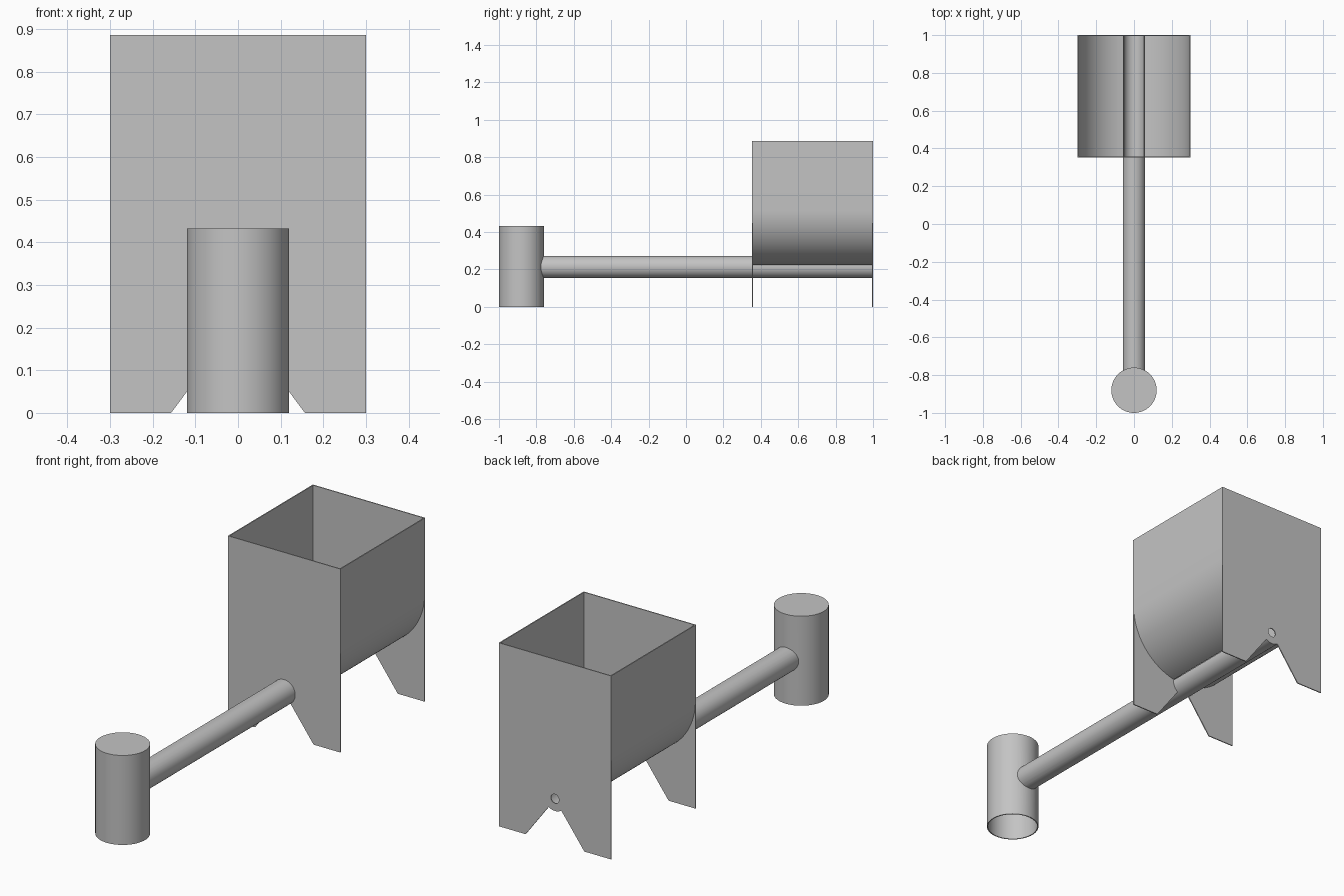
import bpy, bmesh
from math import sin, cos, radians
from mathutils import Matrix

default = bpy.data.objects.get("Cube")
if default:
    bpy.data.objects.remove(default)

# Main dimensions
T = 0.005                       # sheet thickness
HALF_W, TOP = 0.30, 0.886       # hopper half width and height
FRONT, BACK = 0.352, 1.0        # hopper extent in y
TUBE_Z, TUBE_R = 0.213, 0.059
BEND_Z = 0.518                  # where the hopper sides start to curve in
SPOUT_Y, SPOUT_R, SPOUT_H = -0.88, 0.12, 0.432

steel = bpy.data.materials.new("grey_steel")
steel.use_nodes = True
steel.diffuse_color = (0.55, 0.55, 0.55, 1)
steel.node_tree.nodes["Principled BSDF"].inputs["Base Color"].default_value = (0.55, 0.55, 0.55, 1)
parts = []


def arc(cx, cy, r, a0, a1, n):
    """Points on an arc, angles in degrees."""
    angles = [radians(a0 + (a1 - a0) * i / n) for i in range(n + 1)]
    return [(cx + r * cos(a), cy + r * sin(a)) for a in angles]


def circle(cx, cy, r, n=48):
    return arc(cx, cy, r, 0, 360, n)[:-1]


def evaluated_mesh(obj):
    graph = bpy.context.evaluated_depsgraph_get()
    return bpy.data.meshes.new_from_object(obj.evaluated_get(graph), depsgraph=graph)


def extrude(name, loops, start, end, axis="y"):
    """Extrude closed outlines (inner ones become holes) along y or z."""
    curve = bpy.data.curves.new(name, "CURVE")
    curve.dimensions, curve.fill_mode = "2D", "BOTH"
    curve.extrude = (end - start) / 2
    for loop in loops:
        spline = curve.splines.new("POLY")
        spline.points.add(len(loop) - 1)
        for point, (u, v) in zip(spline.points, loop):
            point.co = (u, v, 0, 1)
        spline.use_cyclic_u = True
    temp = bpy.data.objects.new(name + "_curve", curve)
    bpy.context.collection.objects.link(temp)
    bpy.context.view_layer.update()
    mesh = evaluated_mesh(temp)
    bpy.data.objects.remove(temp)

    mid = (start + end) / 2
    if axis == "y":
        place = Matrix.Translation((0, mid, 0)) @ Matrix.Rotation(radians(90), 4, "X")
    else:
        place = Matrix.Translation((0, 0, mid))
    bm = bmesh.new()
    bm.from_mesh(mesh)
    bmesh.ops.remove_doubles(bm, verts=bm.verts, dist=1e-5)
    bmesh.ops.transform(bm, matrix=place, verts=bm.verts)
    bmesh.ops.recalc_face_normals(bm, faces=bm.faces)
    bm.to_mesh(mesh)
    bm.free()
    mesh.name = name
    mesh.materials.clear()
    mesh.materials.append(steel)
    obj = bpy.data.objects.new(name, mesh)
    bpy.context.collection.objects.link(obj)
    parts.append(obj)
    return obj


def cut(obj, cutter):
    """Subtract the cutter, then discard it."""
    mod = obj.modifiers.new("cut", "BOOLEAN")
    mod.operation, mod.solver, mod.object = "DIFFERENCE", "EXACT", cutter
    bpy.context.view_layer.update()
    mesh = evaluated_mesh(obj)
    obj.modifiers.clear()
    obj.data = mesh
    parts.remove(cutter)
    bpy.data.objects.remove(cutter)


# End plates: two feet with a notch that wraps under the tube
outline = [(HALF_W, TOP), (-HALF_W, TOP), (-HALF_W, 0), (-0.157, 0)]
outline += arc(0, TUBE_Z, TUBE_R, 235, 305, 12)
outline += [(0.157, 0), (HALF_W, 0)]
extrude("front_plate", [outline, circle(0, TUBE_Z, TUBE_R - T)], FRONT, FRONT + T)
extrude("back_plate", [outline, circle(0, TUBE_Z, 0.022, 24)], BACK - T, BACK)

# Hopper sides: straight walls curving in to the channel
for side, sign in (("left", 1), ("right", -1)):
    profile = [(HALF_W, TOP)] + arc(0, BEND_Z, HALF_W, 0, -79, 28)
    profile += arc(0, BEND_Z, HALF_W - T, -79, 0, 28) + [(HALF_W - T, TOP)]
    extrude(side + "_hopper_wall", [[(sign * x, z) for x, z in profile]], FRONT + T, BACK - T)

# Open channel along the hopper floor
channel = arc(0, TUBE_Z, TUBE_R, 173, 367, 32) + arc(0, TUBE_Z, TUBE_R - T, 367, 173, 32)
extrude("floor_channel", [channel], FRONT + T, BACK - T)

# Delivery tube, trimmed to the round spout
tube = extrude("delivery_tube", [circle(0, TUBE_Z, TUBE_R), circle(0, TUBE_Z, TUBE_R - T)],
               SPOUT_Y, FRONT)
cut(tube, extrude("spout_cutter", [circle(0, SPOUT_Y, SPOUT_R - T / 2, 64)], -0.1, 0.6, "z"))

# Spout: open at the bottom, capped on top, with an inlet for the tube
spout = extrude("spout", [circle(0, SPOUT_Y, SPOUT_R, 64), circle(0, SPOUT_Y, SPOUT_R - T, 64)],
                0, SPOUT_H - T, "z")
cut(spout, extrude("inlet_cutter", [circle(0, TUBE_Z, TUBE_R - T)], SPOUT_Y, -0.6))
extrude("spout_cap", [circle(0, SPOUT_Y, SPOUT_R, 64)], SPOUT_H - T, SPOUT_H, "z")

# Smooth the curved surfaces, keep edges sharp
bpy.ops.object.select_all(action="DESELECT")
for obj in parts:
    obj.select_set(True)
bpy.context.view_layer.objects.active = parts[0]
bpy.ops.object.shade_smooth_by_angle(angle=radians(30))
